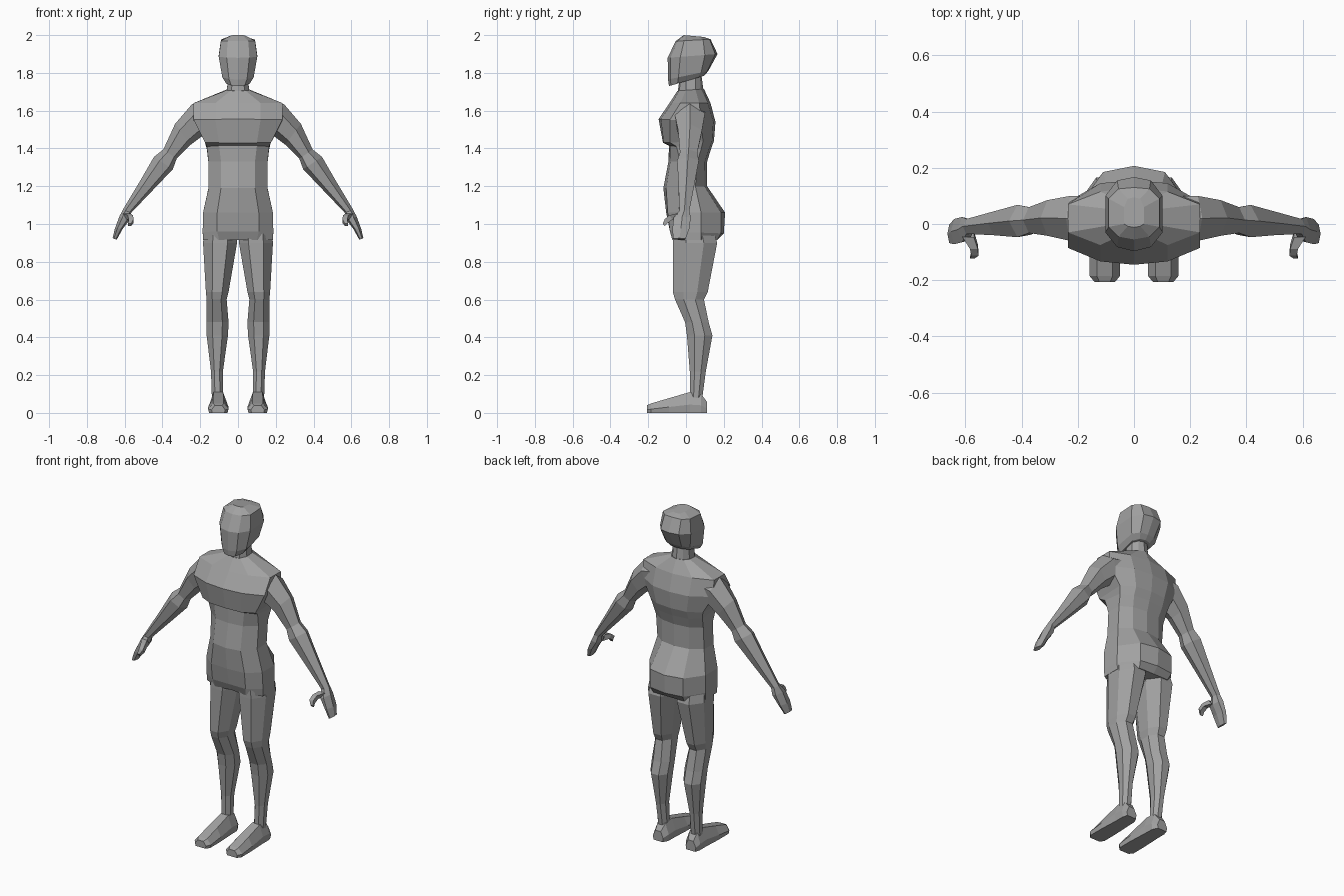
import bpy, bmesh
from mathutils import Vector

grey = bpy.data.materials.new("plain_grey")
grey.diffuse_color = (0.36, 0.36, 0.36, 1)


def loft(name, rings, mirror=False, cap_start=True, cap_end=True):
    """Skin a list of equal-length point rings into one flat-shaded object."""
    bm = bmesh.new()
    loops = [[bm.verts.new(p) for p in ring] for ring in rings]
    n = len(loops[0])
    for a, b in zip(loops, loops[1:]):
        for i in range(n):
            j = (i + 1) % n
            bm.faces.new((a[i], a[j], b[j], b[i]))
    if cap_start:
        bm.faces.new(loops[0][::-1])
    if cap_end:
        bm.faces.new(loops[-1])
    bmesh.ops.recalc_face_normals(bm, faces=bm.faces)
    me = bpy.data.meshes.new(name)
    bm.to_mesh(me)
    bm.free()
    me.materials.append(grey)
    ob = bpy.data.objects.new(name, me)
    bpy.context.collection.objects.link(ob)
    if mirror:
        ob.modifiers.new("mirror", 'MIRROR')
    return ob


def body_ring(zf, zb, xs, xc, yf, yfc, ysf, ysb, ybc, yb):
    """Symmetric ten-sided ring, tilted from height zf (front) to zb (back)."""
    half = [(0, yf), (xc, yfc), (xs, ysf), (xs, ysb), (xc, ybc), (0, yb)]
    full = half + [(-x, y) for x, y in half[4:0:-1]]
    return [(x, y, zf + (zb - zf) * (y - yf) / (yb - yf)) for x, y in full]


def leg_ring(z, x0, x1, y0, y1):
    """Eight-sided horizontal ring inside a box."""
    spots = [(.28, 0), (.72, 0), (1, .3), (1, .7), (.72, 1), (.28, 1), (0, .7), (0, .3)]
    return [(x0 + (x1 - x0) * u, y0 + (y1 - y0) * v, z) for u, v in spots]


def arm_ring(xo, zo, xi, zi, y0, y1):
    """Six-sided ring from the outer ridge to the inner edge of the arm."""
    spots = [(0, .5), (.3, 0), (.8, .08), (1, .5), (.8, .92), (.3, 1)]
    return [(xo + (xi - xo) * t, y0 + (y1 - y0) * v, zo + (zi - zo) * t) for t, v in spots]


def foot_ring(y, x0, x1, h):
    """Six-sided upright section of the foot."""
    w = x1 - x0
    return [(x0 + .05 * w, y, 0), (x1 - .05 * w, y, 0), (x1, y, .4 * h),
            (x1 - .24 * w, y, h), (x0 + .24 * w, y, h), (x0, y, .4 * h)]


# Torso: pelvis, waist, chest and shoulders
torso = [
    (.915, .915, .185, .10, -.06, -.072, -.03, .08, .165, .165),
    (.96, .95, .187, .11, -.085, -.085, -.03, .08, .185, .20),
    (1.06, 1.06, .185, .11, -.105, -.097, -.035, .08, .185, .207),
    (1.19, 1.20, .155, .09, -.12, -.105, -.04, .05, .098, .112),
    (1.33, 1.33, .157, .09, -.093, -.083, -.03, .06, .10, .112),
    (1.415, 1.39, .165, .10, -.09, -.085, -.05, .08, .12, .13),
    (1.43, 1.44, .175, .10, -.122, -.118, -.085, .09, .138, .148),
    (1.555, 1.54, .235, .12, -.145, -.133, -.085, .08, .145, .156),
    (1.64, 1.64, .235, .12, -.088, -.075, -.03, .07, .115, .13),
    (1.705, 1.715, .06, .04, -.045, -.037, 0, .05, .08, .095),
]
loft("torso", [body_ring(*r) for r in torso])

# Neck
neck = [
    (1.69, 1.69, .06, .035, -.045, -.037, 0, .05, .08, .095),
    (1.78, 1.80, .052, .03, -.033, -.027, 0, .05, .073, .08),
]
loft("neck", [body_ring(*r) for r in neck], cap_start=False, cap_end=False)

# Head
head = [
    (1.73, 1.785, .062, .035, -.09, -.08, -.045, .06, .09, .097),
    (1.765, 1.81, .083, .048, -.095, -.082, -.04, .08, .112, .118),
    (1.88, 1.90, .102, .06, -.097, -.082, -.03, .10, .155, .167),
    (1.968, 1.978, .09, .055, -.055, -.045, -.01, .09, .125, .13),
    (2.0, 1.99, .035, .022, -.012, -.008, 0, .06, .09, .095),
]
loft("head", [body_ring(*r) for r in head])

# Legs
leg = [
    (.95, .005, .18, -.068, .15),
    (.90, .005, .185, -.07, .165),
    (.64, .05, .17, -.07, .115),
    (.60, .06, .166, -.058, .095),
    (.48, .05, .167, -.005, .12),
    (.41, .053, .166, .005, .14),
    (.22, .08, .143, .02, .105),
    (.07, .078, .138, .02, .085),
]
loft("leg", [leg_ring(*r) for r in leg], True, False, False)

# Feet
foot = [
    (.11, .075, .142, .06),
    (.08, .058, .152, .10),
    (.02, .056, .152, .11),
    (-.09, .05, .158, .078),
    (-.185, .05, .158, .05),
    (-.207, .068, .14, .04),
]
loft("foot", [foot_ring(*r) for r in foot], True)

# Arms from shoulder to wrist, running on into the flat hands
arm = [
    (.16, 1.655, .14, 1.46, -.06, .10),
    (.243, 1.635, .19, 1.465, -.06, .10),
    (.333, 1.53, .25, 1.42, -.042, .085),
    (.395, 1.395, .325, 1.345, -.032, .06),
    (.445, 1.355, .345, 1.29, -.047, .068),
    (.52, 1.225, .45, 1.18, -.04, .045),
    (.61, 1.075, .565, 1.06, -.035, .018),
]
loft("arm", [arm_ring(*r) for r in arm], True, False, False)
hand = [
    (.61, 1.075, .565, 1.06, -.035, .018),
    (.628, 1.04, .575, 1.02, -.065, .025),
    (.652, .975, .61, .975, -.072, .018),
    (.664, .925, .642, .917, -.068, -.002),
]
loft("hand", [arm_ring(*r) for r in hand], True, False, True)

# Thumbs: a tapering bent stub in front of each palm
thumb = [((.59, -.035, 1.04), .02), ((.57, -.08, 1.035), .014),
         ((.566, -.105, 1.015), .013), ((.575, -.118, .995), .008)]
rings = []
for (x, y, z), r in thumb:
    side, up = Vector((r, 0, 0)), Vector((0, -r * .6, r * .8))
    c = Vector((x, y, z))
    rings.append([c + side + up, c - side + up, c - side - up, c + side - up])
loft("thumb", rings, True, False, True)
